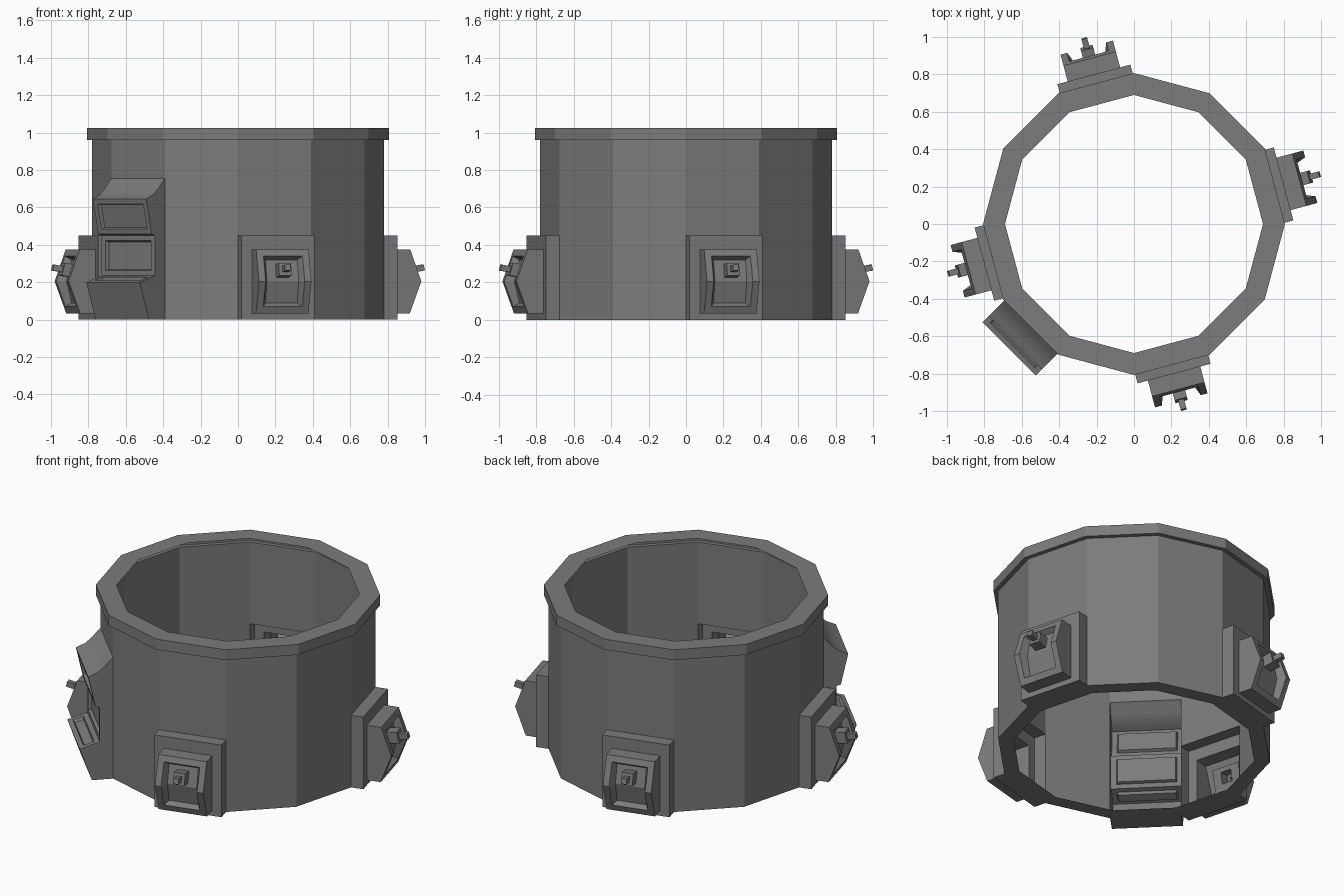
import bpy, bmesh, math
from mathutils import Vector

if "Cube" in bpy.data.objects:
    bpy.data.objects.remove(bpy.data.objects["Cube"])

N, R, RIM, INNER = 12, 0.78, 0.807, 0.69
AP = R * math.cos(math.pi / N)      # distance to a wall facet
HW = R * math.sin(math.pi / N)      # half width of a facet
PODS, HATCH = (15, 105, 195, 285), 225

dark = bpy.data.materials.new("dark_grey")
dark.diffuse_color = (0.2, 0.2, 0.2, 1)
dark.use_nodes = True
dark.node_tree.nodes["Principled BSDF"].inputs["Base Color"].default_value = dark.diffuse_color


class Part:
    """Collects faces given in facet space: (tangent, radial, z)."""
    def __init__(self, name, angle=0):
        self.name, self.v, self.f, self.smooth = name, [], [], []
        self.aim(angle)

    def aim(self, angle):
        a = math.radians(angle)
        self.c, self.s = math.cos(a), math.sin(a)

    def face(self, pts, smooth=False):
        n = len(self.v)
        self.v += [(r * self.c - t * self.s, r * self.s + t * self.c, z) for t, r, z in pts]
        self.f.append(list(range(n, n + len(pts))))
        self.smooth.append(smooth)

    def bridge(self, a, b):
        for i in range(len(a)):
            j = (i + 1) % len(a)
            self.face([a[i], a[j], b[j], b[i]])

    def build(self):
        me = bpy.data.meshes.new(self.name)
        me.from_pydata(self.v, [], self.f)
        me.polygons.foreach_set("use_smooth", self.smooth)
        me.materials.append(dark)
        ob = bpy.data.objects.new(self.name, me)
        bpy.context.collection.objects.link(ob)
        # weld shared corners and make the shell consistent
        bm = bmesh.new()
        bm.from_mesh(me)
        bmesh.ops.remove_doubles(bm, verts=bm.verts, dist=1e-4)
        bmesh.ops.recalc_face_normals(bm, faces=bm.faces)
        for e in bm.edges:
            e.smooth = len(e.link_faces) == 2 and e.calc_face_angle(4) < math.radians(30)
        bm.to_mesh(me)
        bm.free()


def ring(name, profile):
    """Twelve-sided band swept around z from (radius, z) points."""
    p = Part(name)
    c, s = math.cos(math.pi / N), math.sin(math.pi / N)
    for k in range(N):
        p.aim(15 + 30 * k)
        for (r0, z0), (r1, z1) in zip(profile, profile[1:]):
            p.face([(-r0 * s, r0 * c, z0), (r0 * s, r0 * c, z0),
                    (r1 * s, r1 * c, z1), (-r1 * s, r1 * c, z1)])
    p.build()


# thin wall, open behind the pods and the hatch
wall = Part("wall")
for k in range(N):
    ang = 15 + 30 * k
    wall.aim(ang)
    z0 = 0.45 if ang in PODS else 0.755 if ang == HATCH else 0.0
    wall.face([(-HW, AP, z0), (HW, AP, z0), (HW, AP, 0.96), (-HW, AP, 0.96)])
wall.build()
ring("top_rim", [(R, 0.96), (RIM, 0.96), (RIM, 1.025), (INNER, 1.025)])
ring("bottom_ring", [(INNER, 0.0), (R, 0.0)])


def loop(w, zs, rs):
    """Six-point outline with a crease at mid height."""
    pts = list(zip(zs, rs))
    return [(-w, r, z) for z, r in pts] + [(w, r, z) for z, r in reversed(pts)]


def section(r, h, z):
    """Slightly tilted square section of the nozzle."""
    return [(-h, r + h * 0.24, z - h), (-h, r - h * 0.24, z + h),
            (h, r - h * 0.24, z + h), (h, r + h * 0.24, z - h)]


# pods: back plate, wedge housing, recessed front and a stepped nozzle
for i, ang in enumerate(PODS):
    p = Part(f"pod_{i + 1}", ang)
    plate_z, box_z = (0.0, 0.205, 0.45), (0.033, 0.205, 0.375)
    loops = [loop(HW, plate_z, (AP,) * 3),
             loop(HW, plate_z, (0.828,) * 3),
             loop(0.145, box_z, (0.828,) * 3),
             loop(0.145, box_z, (0.912, 0.976, 0.915)),
             loop(0.108, (0.07, 0.205, 0.34), (0.926, 0.976, 0.929)),
             loop(0.088, (0.09, 0.205, 0.32), (0.897, 0.925, 0.898))]
    for a, b in zip(loops, loops[1:]):
        p.bridge(a, b)
    f = loops[-1]
    p.face([f[0], f[1], f[4], f[5]])
    steps = [section(0.912, 0.034, 0.26), section(0.975, 0.034, 0.27),
             section(0.975, 0.016, 0.27), section(1.027, 0.016, 0.279)]
    p.bridge(f[1:5], steps[0])
    for a, b in zip(steps, steps[1:]):
        p.bridge(a, b)
    p.face(steps[-1])
    p.build()


def quad(p0, p1, w):
    return [(-w, *p0), (w, *p0), (w, *p1), (-w, *p1)]


# hatch: side profile (radial, z) from the top down, with three inset panels
prof = [(AP, 0.755), (0.775, 0.735), (0.80, 0.705), (0.84, 0.67), (0.896, 0.645),
        (0.854, 0.457), (0.83, 0.45), (0.83, 0.235), (0.945, 0.20), (0.875, 0.0)]
h = Part("hatch", HATCH)
for i, (a, b) in enumerate(zip(prof, prof[1:])):
    a, b = Vector(a), Vector(b)
    outer = quad(a, b, HW)
    if i in (4, 6, 7):
        d = (b - a).normalized()
        back = Vector((d.y, -d.x)) * 0.018
        m = 0.028
        lip = quad(a + d * m, b - d * m, HW - 0.03)
        floor = quad(a + d * (m + 0.006) + back, b - d * (m + 0.006) + back, HW - 0.038)
        h.bridge(outer, lip)
        h.bridge(lip, floor)
        h.face(floor)
    else:
        h.face(outer, i < 4)
for s in (-HW, HW):
    h.face([(s, *p) for p in prof] + [(s, AP, 0.0)])
h.face([(-HW, AP, 0), (HW, AP, 0), (HW, 0.875, 0), (-HW, 0.875, 0)])
h.build()
